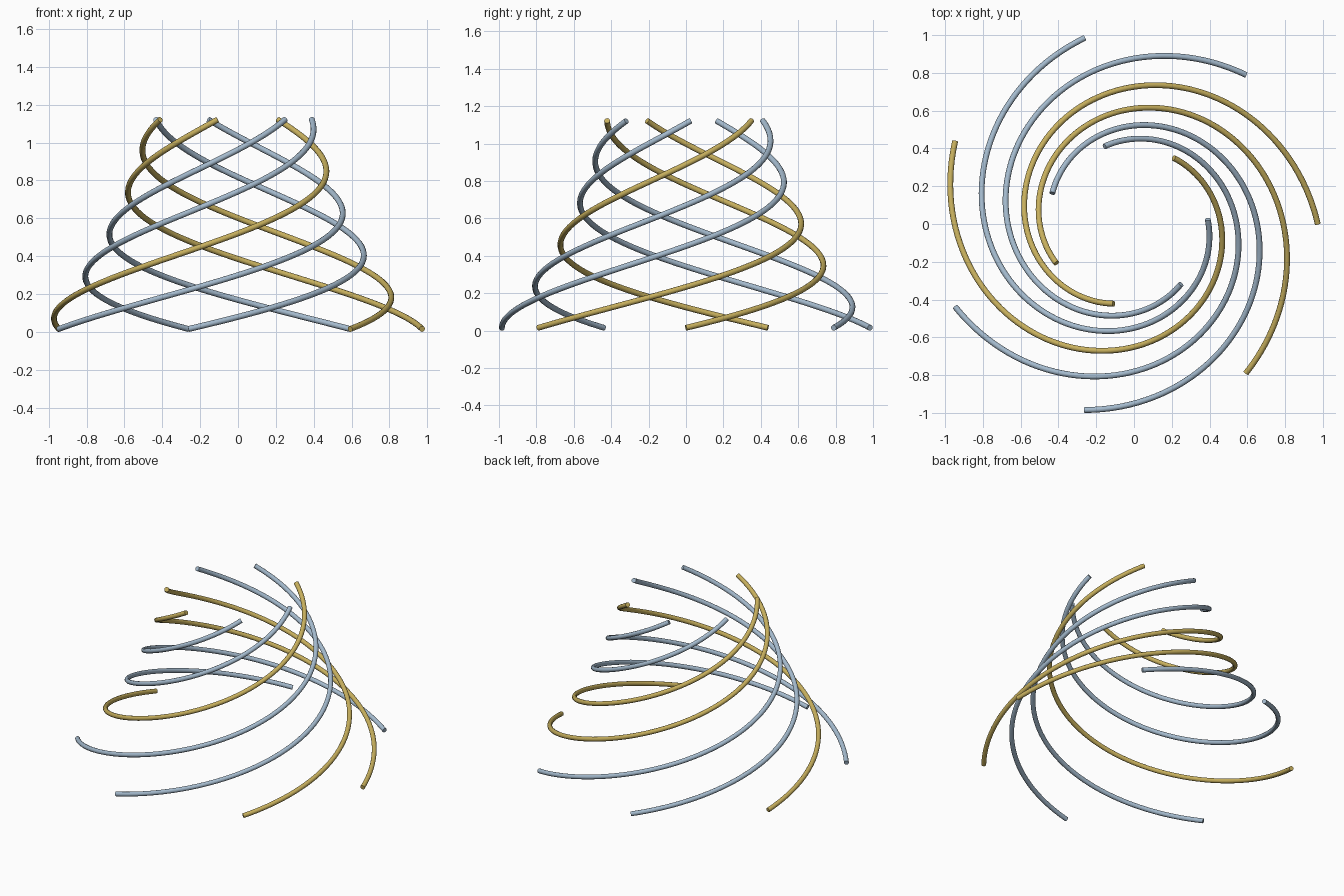
import bpy
import math

cube = bpy.data.objects.get("Cube")
if cube:
    bpy.data.objects.remove(cube, do_unlink=True)

STRANDS = 7
STEPS = 96
TURN = math.radians(260.5)
BASE_RADIUS = 1.01
TUBE_RADIUS = 0.0155
Z_LOW, Z_HIGH = 0.015, 1.122
CENTRE_X = -0.037


def make_material(name, rgb):
    mat = bpy.data.materials.new(name)
    mat.use_nodes = True
    colour = (*rgb, 1.0)
    mat.diffuse_color = colour
    mat.node_tree.nodes["Principled BSDF"].inputs["Base Color"].default_value = colour
    return mat


def spiral_point(t, start):
    """Point on a rising spiral that tightens towards the top."""
    radius = BASE_RADIUS * math.exp(-1.043 * t + 0.184 * t * t)
    angle = start + TURN * t
    return (CENTRE_X + radius * math.cos(angle),
            radius * math.sin(angle),
            Z_LOW + (Z_HIGH - Z_LOW) * t)


def make_strand(name, start, mat):
    curve = bpy.data.curves.new(name, "CURVE")
    curve.dimensions = "3D"
    curve.bevel_depth = TUBE_RADIUS
    curve.bevel_resolution = 4
    curve.use_fill_caps = True
    spline = curve.splines.new("POLY")
    spline.points.add(STEPS)
    for i, point in enumerate(spline.points):
        point.co = (*spiral_point(i / STEPS, start), 1.0)
    curve.materials.append(mat)
    obj = bpy.data.objects.new(name, curve)
    bpy.context.collection.objects.link(obj)

    # Turn the swept tube into a mesh with smooth sides and crisp end caps
    bpy.ops.object.select_all(action="DESELECT")
    obj.select_set(True)
    bpy.context.view_layer.objects.active = obj
    bpy.ops.object.convert(target="MESH")
    bpy.ops.object.shade_smooth_by_angle(angle=math.radians(40))


gold = make_material("gold", (0.57, 0.43, 0.11))
pale_blue = make_material("pale_blue", (0.37, 0.49, 0.61))

# Evenly spaced strands, every third one gold
for k in range(STRANDS):
    is_gold = k % 3 == 0
    make_strand(f"{'gold' if is_gold else 'blue'}_spiral_strand_{k + 1}",
                math.tau * k / STRANDS,
                gold if is_gold else pale_blue)
